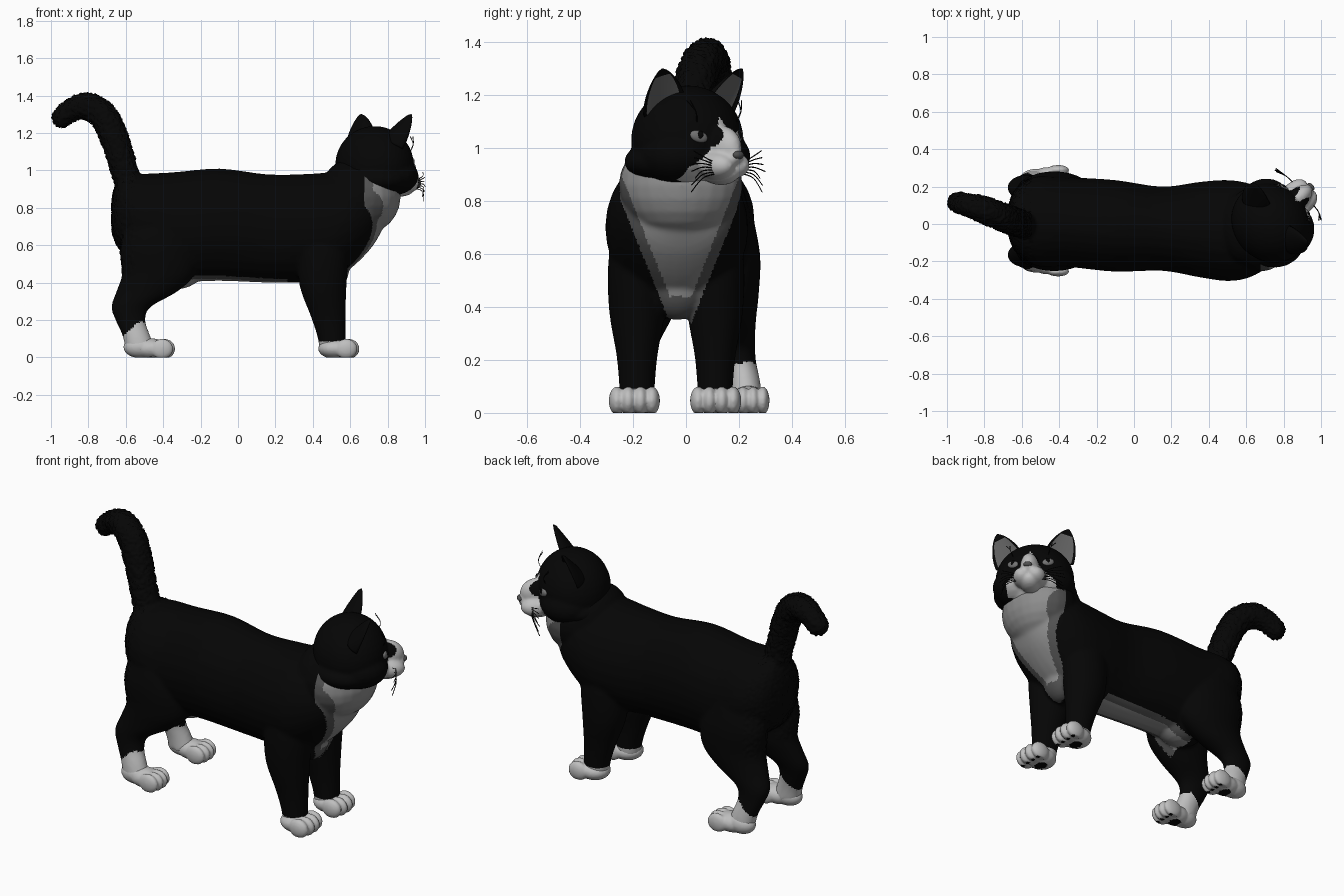
import bpy, bmesh, math, random
from mathutils import Vector, Matrix

if "Cube" in bpy.data.objects:
    bpy.data.objects.remove(bpy.data.objects["Cube"])

random.seed(4)
COLOURS = [("black fur", .0016), ("white fur", .52), ("chest grey", .27), ("edge grey", .085),
           ("inner ear grey", .13), ("eye grey", .17), ("nose grey", .08)]
MATS = [bpy.data.materials.new(label) for label, v in COLOURS]
for m, (label, v) in zip(MATS, COLOURS):
    m.diffuse_color = (v, v, v, 1)
BLACK, WHITE, CHEST, EDGE, EAR, EYE, NOSE = range(7)
HEAD = Matrix.Translation((.73, .005, 1.05)) @ Matrix.Rotation(math.radians(42), 4, 'Z')

def spline(pts, n):
    """Smooth interpolation through a list of tuples."""
    p = [pts[0]] + list(pts) + [pts[-1]]
    out = []
    for i in range(1, len(p) - 2):
        for t in [k / n for k in range(n)]:
            out.append([.5 * (2 * b + (c - a) * t + (2 * a - 5 * b + 4 * c - d) * t * t
                              + (3 * b - a - 3 * c + d) * t ** 3)
                        for a, b, c, d in zip(p[i - 1], p[i], p[i + 1], p[i + 2])])
    return out + [list(pts[-1])]

def ball(bm, c, r, rot=None, seg=24):
    mat = Matrix.Translation(c) @ (rot or Matrix()) @ Matrix.Diagonal((*r, 1))
    bmesh.ops.create_uvsphere(bm, u_segments=seg, v_segments=seg // 2, radius=1, matrix=mat)

def skin(bm, rings, colour=lambda i, k: 0):
    """Closed tube through rings of points."""
    rings = [[bm.verts.new(p) for p in ring] for ring in rings]
    for i, (a, b) in enumerate(zip(rings, rings[1:])):
        for k in range(len(a)):
            j = (k + 1) % len(a)
            bm.faces.new((a[k], a[j], b[j], b[k])).material_index = colour(i, k)
    bm.faces.new(rings[0])
    bm.faces.new(rings[-1])

def loft(bm, stations, u, v, n=4, seg=28):
    """Elliptical rings (x, y, z, ru, rv) joined into a closed tube."""
    turns = [math.tau * k / seg for k in range(seg)]
    skin(bm, [[Vector((x, y, z)) + Vector(u) * ru * math.cos(a) + Vector(v) * rv * math.sin(a)
               for a in turns] for x, y, z, ru, rv in spline(stations, n)])

def make(name, bm, matrix=Matrix()):
    bmesh.ops.recalc_face_normals(bm, faces=bm.faces)
    me = bpy.data.meshes.new(name)
    bm.to_mesh(me)
    bm.free()
    ob = bpy.data.objects.new(name, me)
    bpy.context.collection.objects.link(ob)
    ob.matrix_world = matrix
    return ob

def fuse(ob, voxel, smooth):
    """Melt overlapping parts into one skin."""
    m = ob.modifiers.new("fuse", 'REMESH')
    m.mode, m.voxel_size = 'VOXEL', voxel
    s = ob.modifiers.new("soften", 'SMOOTH')
    s.factor, s.iterations = .5, smooth
    dg = bpy.context.evaluated_depsgraph_get()
    me = bpy.data.meshes.new_from_object(ob.evaluated_get(dg))
    ob.modifiers.clear()
    ob.data = me

def read(items, attr):
    flat = [0.0] * (len(items) * 3)
    items.foreach_get(attr, flat)
    return [Vector(flat[i:i + 3]) for i in range(0, len(flat), 3)]

def move(me, rule):
    """Shift every vertex to rule(position, normal)."""
    co, no = read(me.vertices, "co"), read(me.vertices, "normal")
    me.vertices.foreach_set("co", [f for c, n in zip(co, no) for f in rule(c, n)])
    me.update()

def paint(ob, rule=None):
    """Smooth shading, and a material per face from rule(centre, normal)."""
    me = ob.data
    ids = [0] * len(me.polygons)
    me.polygons.foreach_get("material_index", ids)
    me.materials.clear()
    for m in MATS:
        me.materials.append(m)
    if rule:
        ids = [rule(c, n) for c, n in zip(read(me.polygons, "center"), read(me.polygons, "normal"))]
    me.polygons.foreach_set("material_index", ids)
    me.polygons.foreach_set("use_smooth", [True] * len(ids))
    me.update()

# ---- body: torso, neck, legs and tail in one skin
X, Y, Z = (1, 0, 0), (0, 1, 0), (0, 0, 1)
bm = bmesh.new()
loft(bm, [(-.675, .02, .76, .06, .09), (-.635, .02, .77, .165, .19), (-.52, .015, .74, .24, .24),
          (-.35, .01, .70, .24, .29), (-.1, -.01, .71, .245, .30), (.15, -.025, .69, .225, .29),
          (.35, -.03, .69, .255, .29), (.5, -.035, .70, .27, .29), (.62, -.035, .74, .25, .25),
          (.72, -.03, .765, .19, .17), (.775, -.025, .77, .08, .08)], Y, Z)
ball(bm, (.675, -.02, .86), (.195, .235, .2))     # neck ruff
ball(bm, (.6, -.02, .9), (.15, .2, .16))
ball(bm, (.5, -.035, .48), (.095, .12, .13))      # breastbone
ball(bm, (-.33, .01, .48), (.15, .13, .115))      # groin
for y in (-.185, .11):                            # front legs
    loft(bm, [(.46, y, .72, .12, .09), (.455, y, .55, .135, .11), (.455, y, .38, .125, .105),
              (.482, y, .22, .093, .078), (.5, y, .11, .075, .068), (.505, y, .04, .07, .065)], X, Y)
for s in (-1, 1):                                 # hind legs
    loft(bm, [(-.44, .015 + s * .15, .78, .13, .08), (-.43, .015 + s * .15, .6, .2, .115),
              (-.425, .015 + s * .145, .45, .195, .115), (-.485, .015 + s * .16, .355, .165, .09),
              (-.572, .015 + s * .18, .27, .105, .066), (-.575, .015 + s * .193, .2, .08, .056),
              (-.545, .015 + s * .208, .12, .074, .057), (-.52, .015 + s * .215, .04, .08, .06)], X, Y)
for x, y, z, r in spline([(-.55, 0, .84, .085), (-.6, 0, .98, .075), (-.66, .02, 1.17, .076),
                          (-.72, .045, 1.29, .076), (-.8, .075, 1.342, .072), (-.88, .1, 1.328, .062),
                          (-.94, .115, 1.285, .056)], 4):
    ball(bm, (x, y, z), (r, r, r), seg=16)
body = make("body", bm)
fuse(body, .01, 7)

def ragged(c, n):                                 # rough fur on tail and rump
    amp = 0 if c.x > -.55 or c.z < .45 else .006 if c.z > .95 else .003
    return c + n * random.uniform(-amp, amp * 1.4)

def body_colour(c, n):
    if c.x < -.3 and c.z < min(.19, .11 + .9 * (c.x + .62)):
        return WHITE                              # hind socks
    if c.x > .4 and c.z < .085:
        return WHITE                              # front paws
    bib = .045 + .4 * (c.z - .35) - abs(c.y + .02)
    if bib > 0 and c.z > .34 and n.x > -.1 and c.x > (.675 if c.z > .7 else .5):
        return CHEST if bib > .04 and c.z > .44 and (c.z < .7 or c.x > .72) else EDGE
    belly = .1 - abs(c.y + .01)
    if belly > 0 and n.z < -.6 and -.36 < c.x < .26 and c.z < .5:
        return CHEST if belly > .04 else EDGE
    return BLACK

move(body.data, ragged)
paint(body, body_colour)

# ---- paws with four toes and dark pads
TOES = (-.066, -.023, .023, .066)
for name, x, y, k in (("front_paw_right", .52, -.195, 1), ("front_paw_left", .52, .112, 1),
                      ("hind_paw_right", -.465, -.2, .83), ("hind_paw_left", -.465, .235, .83)):
    bm = bmesh.new()
    ball(bm, (x, y, .047), (.092, .083 * k, .055))
    if k < 1:
        ball(bm, (x - .06, y, .055), (.088, .06, .058))
    for t in TOES:
        ball(bm, (x + .072 - 3 * t * t, y + t * k, .046), (.06, .031 * k, .054), seg=18)
    paw = make(name, bm)
    fuse(paw, .007, 3)

    def pads(c, n):
        main = math.hypot(c.x - x, (c.y - y) * .8) < .032
        toe = any(math.hypot(c.x - x - .075, c.y - y - t * k) < .012 for t in TOES)
        return BLACK if n.z < -.6 and c.z < .02 and (main or toe) else WHITE
    move(paw.data, lambda c, n: (c.x, c.y, max(c.z, 0)))
    paint(paw, pads)

# ---- head, built facing +x and then turned
bm = bmesh.new()
ball(bm, (0, 0, -.02), (.2, .222, .207), seg=36)
ball(bm, (-.03, 0, -.1), (.195, .238, .095))
for s in (-1, 1):
    ball(bm, (.035, s * .09, -.08), (.155, .143, .105))     # cheeks
    ball(bm, (.205, s * .038, -.115), (.085, .056, .052))   # muzzle pads
ball(bm, (.19, 0, -.05), (.1, .056, .085))
ball(bm, (.19, 0, -.14), (.085, .06, .05))
ball(bm, (.257, 0, -.08), (.042, .034, .034))
head = make("head", bm, HEAD)
fuse(head, .008, 6)

def face_colour(c, n):
    w = .004 + .45 * (.065 - c.z) if c.z > -.06 else .06 + 1.3 * (-.06 - c.z)
    snout = c.x > .195 and c.z < -.04
    return WHITE if c.x > .09 and c.z < .065 and (snout or abs(c.y) < min(w, .14)) else BLACK

paint(head, face_colour)

def bead(name, c, r, colour, rot=None):
    bm = bmesh.new()
    ball(bm, c, r, rot, 18)
    paint(make(name, bm, HEAD), lambda c, n: colour)

bead("nose", (.288, 0, -.076), (.017, .025, .016), NOSE)
for s, side in ((1, "left"), (-1, "right")):
    # eye with pupil
    turn = Matrix.Rotation(s * math.radians(24), 4, 'Z') @ Matrix.Rotation(s * .3, 4, 'X')
    bead("eye_" + side, (.176, s * .1, -.006), (.013, .036, .022), EYE, turn)
    bead("pupil_" + side, (.184, s * .1, -.001), (.008, .013, .017), BLACK, turn)

    # ear: hollow crescent section tapering to a rounded tip
    base, tip = Vector((.03, .137, .09)), Vector((.085, .203, .25))
    axis = (tip - base).normalized()
    wide = Vector((-.3, .87, -.4))
    wide = (wide - axis * wide.dot(axis)).normalized()
    front, rings, seg, rows = wide.cross(axis), [], 32, 16
    for v in [i / rows for i in range(rows + 1)]:
        w, t, ring = .09 * (1 - .985 * v ** 1.9) ** .75, .062 * (1 - v) + .01, []
        for a in [math.tau * k / seg for k in range(seg)]:
            d = math.cos(a) * t * (1 if v < 1 else .3)
            p = base + (tip - base) * v + wide * w * math.sin(a) + front * (-.35 * d if d > 0 else d)
            ring.append((p.x, s * p.y, p.z))
        rings.append(ring)
    bm = bmesh.new()
    skin(bm, rings, lambda i, k: EAR if math.cos(math.tau * (k + .5) / seg) > .5 and i < rows - 3 else BLACK)
    paint(make("ear_" + side, bm, HEAD))

    # whiskers on muzzle and brow
    cu = bpy.data.curves.new("whiskers_" + side, 'CURVE')
    cu.dimensions, cu.bevel_depth, cu.bevel_resolution = '3D', .0022, 0
    hairs = [((.235, .07, -.105 - .007 * i), (.23, .13, -.08 - .014 * i),
              (.2 + random.uniform(0, .02), .165 + .005 * (i % 4) + (.02 if s > 0 else -.01),
               -.06 - .026 * i)) for i in range(7)]
    hairs += [((.165, .1, .05), (.175, .115, .09), (.15, .12 + .02 * i, .13)) for i in range(2)]
    for pts in [spline(hair, 4) for hair in hairs]:
        sp = cu.splines.new('POLY')
        sp.points.add(len(pts) - 1)
        for q, p in zip(sp.points, pts):
            q.co = (p[0], s * p[1], p[2], 1)
    cu.materials.append(MATS[BLACK])
    ob = bpy.data.objects.new("whiskers_" + side, cu)
    bpy.context.collection.objects.link(ob)
    ob.matrix_world = HEAD

for m in bpy.data.materials:
    if m.users and not m.is_grease_pencil:
        m.use_nodes = True
        m.node_tree.nodes["Principled BSDF"].inputs["Base Color"].default_value = m.diffuse_color
